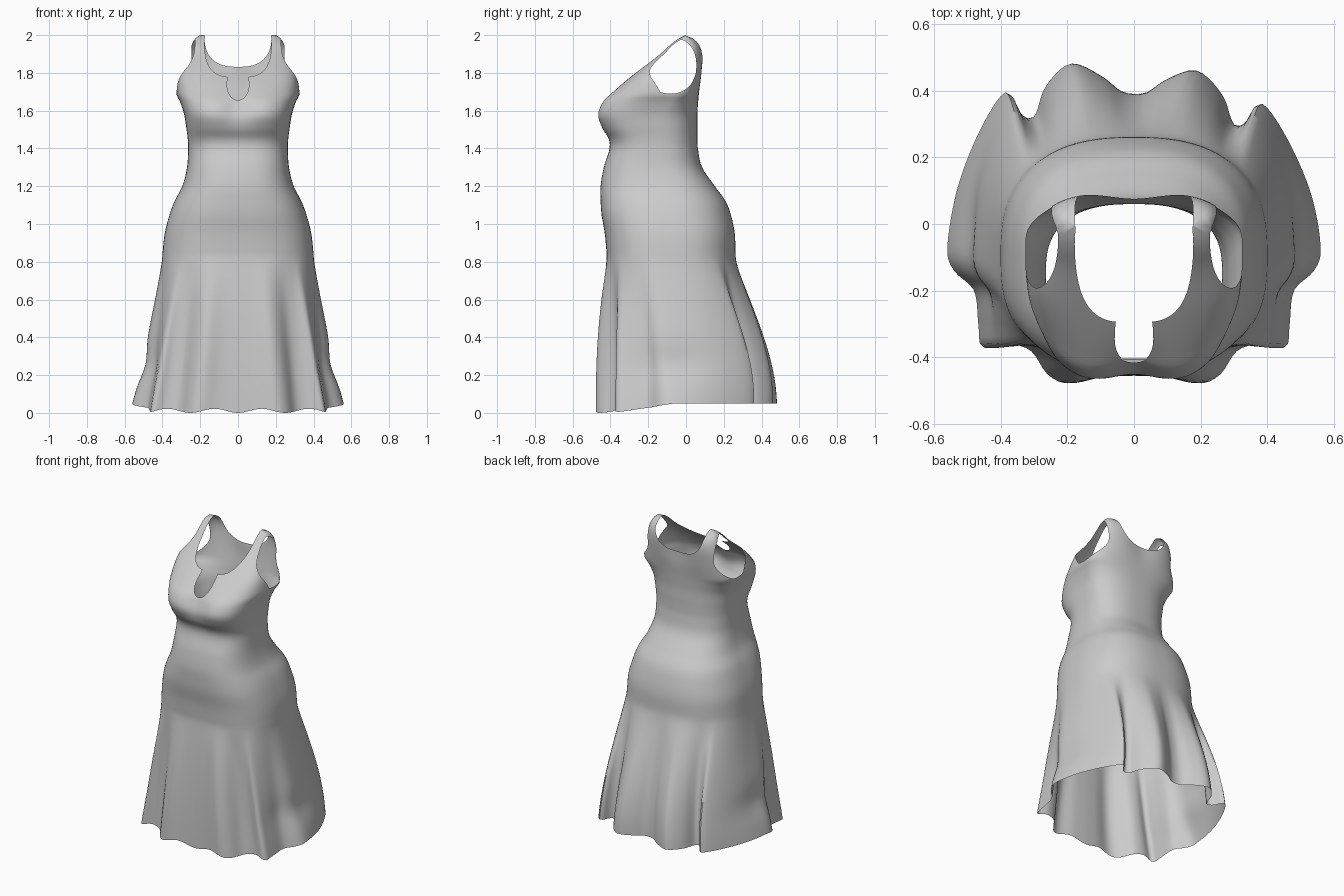
import bpy, bmesh, math

cube = bpy.data.objects.get("Cube")
if cube:
    bpy.data.objects.remove(cube, do_unlink=True)

HALF = 90          # points along half a ring
SKIRT_TOP = 0.84   # height where the folds begin

# Body profile: height, half width, front y, back y, widest y,
# squareness of the front and of the back
BODY = [
    (0.84, 0.40, -0.42, 0.262, -0.09, 2.8, 2.5),
    (0.95, 0.388, -0.43, 0.258, -0.09, 2.8, 2.5),
    (1.05, 0.362, -0.447, 0.237, -0.1, 2.8, 2.5),
    (1.12, 0.336, -0.452, 0.21, -0.1, 2.8, 2.5),
    (1.2, 0.295, -0.452, 0.153, -0.12, 2.8, 2.5),
    (1.3, 0.27, -0.435, 0.085, -0.14, 2.8, 2.5),
    (1.4, 0.264, -0.405, 0.063, -0.14, 2.8, 2.5),
    (1.45, 0.266, -0.41, 0.06, -0.14, 2.9, 2.5),
    (1.51, 0.274, -0.45, 0.06, -0.14, 3, 2.5),
    (1.58, 0.285, -0.477, 0.06, -0.13, 3.1, 2.5),
    (1.65, 0.308, -0.45, 0.065, -0.09, 3, 2.5),
    (1.69, 0.326, -0.405, 0.07, -0.06, 3, 2.5),
    (1.8, 0.312, -0.268, 0.09, -0.06, 3.6, 2.6),
    (1.9, 0.265, -0.142, 0.095, -0.02, 4, 3),
    (1.95, 0.245, -0.085, 0.08, 0, 5, 3),
    (1.98, 0.228, -0.045, 0.05, 0, 5, 3),
    (2.0, 0.203, -0.005, -0.005, -0.005, 5, 5),
]

# Half outline of the hem, from front centre to back centre
HEM = [(0, -.455), (.1, -.46), (.2, -.478), (.26, -.45), (.31, -.38),
       (.38, -.36), (.455, -.37), (.467, -.3), (.48, -.2), (.54, -.14),
       (.56, -.07), (.53, .1), (.46, .27), (.385, .378), (.345, .32),
       (.3, .31), (.265, .4), (.19, .47), (.1, .44), (.04, .397), (0, .39)]


def spline(points, keys, k):
    """Smooth curve through points at parameter k."""
    last = len(points) - 1
    i = 0
    while i < last - 1 and k > keys[i + 1]:
        i += 1
    h = keys[i + 1] - keys[i]
    s = (k - keys[i]) / h

    def slope(j, c):
        a, b = max(j - 1, 0), min(j + 1, last)
        return (points[b][c] - points[a][c]) / (keys[b] - keys[a])

    out = []
    for c in range(len(points[0])):
        p, q = points[i][c], points[i + 1][c]
        m, n = slope(i, c) * h, slope(i + 1, c) * h
        out.append(p + s * m + s * s * (3 * (q - p) - 2 * m - n)
                   + s ** 3 * (2 * (p - q) + m + n))
    return out


def resample(points, count):
    """Evenly spaced points along a polyline."""
    dist = [0.0]
    for a, b in zip(points, points[1:]):
        dist.append(dist[-1] + math.dist(a, b))
    out, j = [], 0
    for i in range(count + 1):
        d = dist[-1] * i / count
        while j < len(points) - 2 and d > dist[j + 1]:
            j += 1
        f = (d - dist[j]) / max(dist[j + 1] - dist[j], 1e-9)
        out.append(tuple(p + (q - p) * f for p, q in zip(points[j], points[j + 1])))
    return out


def bump(v, centre, width):
    return math.exp(-((v - centre) / width) ** 2)


def body_ring(z):
    """Half of a rounded-square ring, front centre to back centre."""
    _, w, front, back, side, nf, nb = spline(BODY, [b[0] for b in BODY], z)
    pts = []
    for i in range(241):
        a = math.pi * i / 240
        s, c = max(math.sin(a), 0), math.cos(a)
        n, end = (nf, front) if c > 0 else (nb, back)
        pts.append((w * s ** (2 / n), side + (end - side) * abs(c) ** (2 / n)))
    out = []
    for x, y in resample(pts, HALF):
        # bust cleavage and hollow between the shoulder blades
        if y < side:
            y += 0.035 * bump(z, 1.62, 0.09) * bump(x, 0, 0.09)
        else:
            y -= 0.018 * bump(z, 1.84, 0.1) * bump(x, 0, 0.1)
        out.append((x, y))
    return out


hem_keys = [float(i) for i in range(len(HEM))]
hem_line = resample([spline(HEM, hem_keys, i * (len(HEM) - 1) / 400)
                     for i in range(401)], HALF)
waist_line = body_ring(SKIRT_TOP)


def skirt_ring(z):
    """Blend from the hip ring down to the folded hem."""
    raw = (SKIRT_TOP - z) / SKIRT_TOP
    t = raw * raw / (raw + 0.06) * 1.06
    back_t = math.sin(t * math.pi / 2)
    front_t = 1 - (1 - t) ** 2.5
    out = []
    for a, b in zip(waist_line, hem_line):
        # the front panel fills out sooner than the back
        f = min(max((b[1] + 0.4) / 0.3, 0), 1)
        ty = front_t + (back_t - front_t) * f
        # the sides hang straight before flaring at the hem
        tuck = 0.022 * bump(z, 0.24, 0.11) * bump(b[1], -0.05, 0.2) * (b[0] > 0.3)
        out.append((a[0] + (b[0] - a[0]) * t - tuck, a[1] + (b[1] - a[1]) * ty))
    return out


def hem_lift(x, y):
    """The hem dips at the front folds and rises at the sides and back."""
    back = min(max((y + 0.36) / 0.3, 0), 1)
    wave = 0.011 + 0.011 * math.cos((abs(x) - 0.125) * 2 * math.pi / 0.25)
    return wave * (1 - back) + 0.05 * back


def sway(x, y, z):
    """The back folds hang slightly fuller on the right."""
    return y * (1 - 0.12 * x * max(0, 1 - z / SKIRT_TOP)) if y > 0 else y


# Loft the whole dress
bm = bmesh.new()
levels = [SKIRT_TOP * i / 40 for i in range(40)]
levels += [SKIRT_TOP + (2 - SKIRT_TOP) * i / 70 for i in range(71)]
hem = hem_line + hem_line[-2:0:-1]
rings = []
for z in levels:
    half = skirt_ring(z) if z < SKIRT_TOP else body_ring(z)
    pts = half + [(-x, y) for x, y in half[-2:0:-1]]
    fade = max(0, 1 - z / 0.6) ** 2
    rings.append([bm.verts.new((x, sway(x, y, z), z + fade * hem_lift(*h)))
                  for (x, y), h in zip(pts, hem)])
for low, high in zip(rings, rings[1:]):
    for i in range(len(low)):
        j = (i + 1) % len(low)
        bm.faces.new((low[i], low[j], high[j], high[i]))
bmesh.ops.remove_doubles(bm, verts=bm.verts, dist=0.0005)


def trim(rule):
    """Cut the surface cleanly where rule changes sign; drop the negative side."""
    value = {v: rule(v.co) for v in bm.verts}
    for v in value:
        if abs(value[v]) < 1e-5:
            value[v] = 1e-5
    cut = []
    for e in list(bm.edges):
        a, b = e.verts
        fa, fb = value[a], value[b]
        if fa * fb < 0:
            _, new = bmesh.utils.edge_split(e, a, fa / (fa - fb))
            value[new] = 0.0
            cut.append(new)
    bmesh.ops.connect_verts(bm, verts=cut)
    doomed = [f for f in bm.faces if sum(value[v] for v in f.verts) < 0]
    bmesh.ops.delete(bm, geom=doomed, context='FACES')


def neckline(p):
    depth, n = (0.225, 3.2) if p.y < -0.005 else (0.17, 2.6)
    return (abs(p.x) / 0.178) ** n + (max(2.002 - p.z, 0) / depth) ** n - 1


def keyhole(p):
    if p.y > -0.1:
        return 1.0
    return (p.x / 0.058) ** 2 + (max(1.735 - p.z, (p.z - 1.735) * 0.6) / 0.08) ** 2 - 1


def armhole(p):
    oval = (abs(p.y + 0.083) / 0.138) ** 2.2 + (abs(p.z - 1.84) / 0.15) ** 2.2 - 1
    drop = max(0, 1.95 - p.z)
    front = min(max((-0.08 - p.y) / 0.12, 0), 1)
    strap = 0.228 + 0.1 * drop + 2.4 * front * drop ** 2
    return max(oval, (strap - abs(p.x)) * 8)


for rule in (neckline, keyhole, armhole):
    trim(rule)

mesh = bpy.data.meshes.new("dress")
bm.to_mesh(mesh)
bm.free()
dress = bpy.data.objects.new("dress", mesh)
bpy.context.collection.objects.link(dress)

# Plain grey cloth
cloth = bpy.data.materials.new("grey_cloth")
cloth.use_nodes = True
colour = (0.6, 0.6, 0.6, 1)
cloth.diffuse_color = colour
cloth.node_tree.nodes["Principled BSDF"].inputs["Base Color"].default_value = colour
mesh.materials.append(cloth)

bpy.context.view_layer.objects.active = dress
dress.select_set(True)
bpy.ops.object.shade_smooth_by_angle(angle=math.radians(60))
